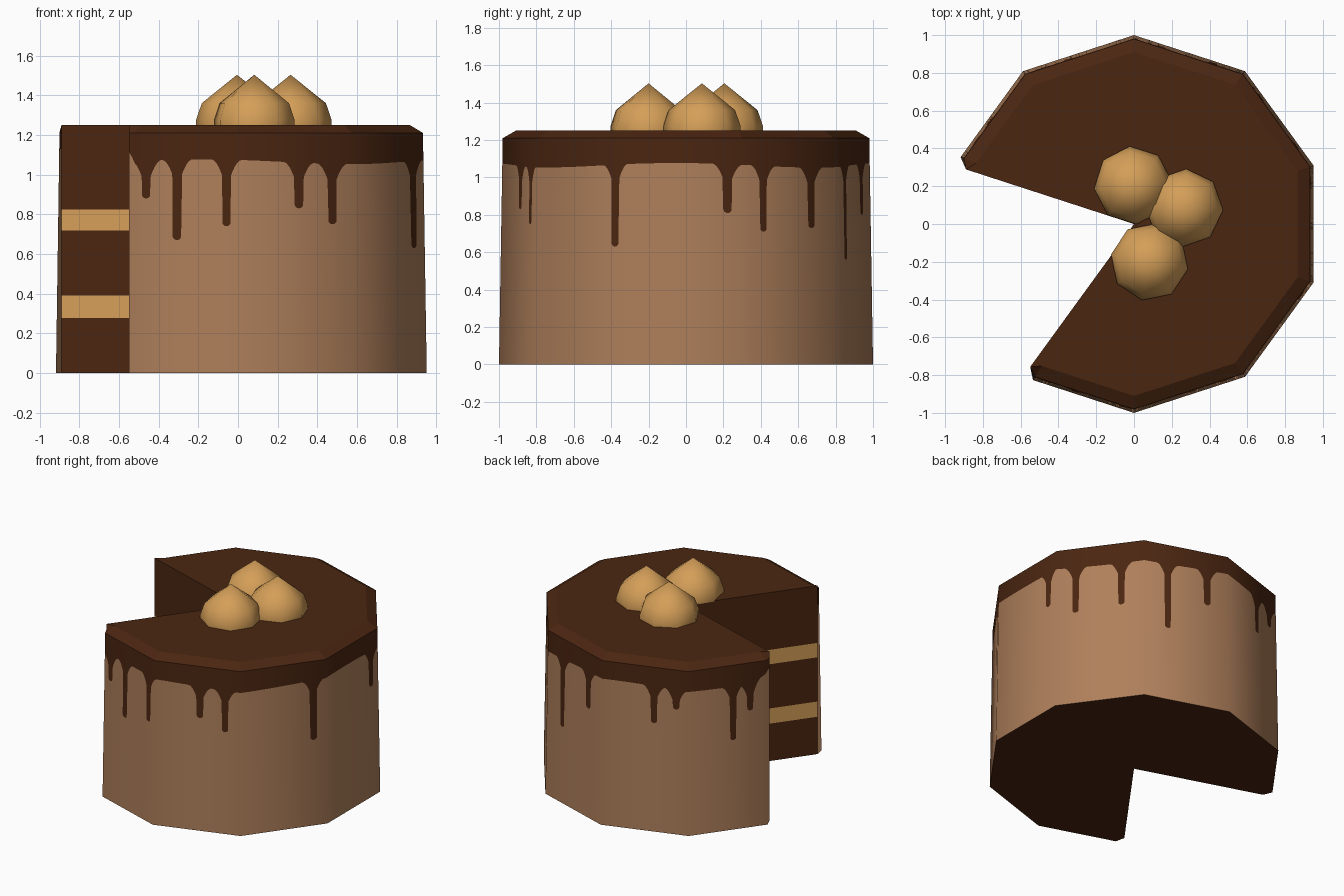
import bpy, math
from mathutils import Vector

if "Cube" in bpy.data.objects:
    bpy.data.objects.remove(bpy.data.objects["Cube"])


def mat(name, rgb):
    m = bpy.data.materials.new(name)
    m.diffuse_color = (*rgb, 1)
    m.use_nodes = True
    m.node_tree.nodes["Principled BSDF"].inputs["Base Color"].default_value = m.diffuse_color
    return m


CHOC = mat("dark chocolate", (0.070, 0.019, 0.0056))
CREAM = mat("milk chocolate cream", (0.43, 0.215, 0.105))
CARAMEL = mat("caramel", (0.66, 0.345, 0.098))


def build(name, verts, faces, mats, idx=None, normals=None):
    me = bpy.data.meshes.new(name)
    me.from_pydata([tuple(v) for v in verts], [], faces)
    for m in mats:
        me.materials.append(m)
    if idx:
        for p, i in zip(me.polygons, idx):
            p.material_index = i
    if normals:
        me.polygons.foreach_set("use_smooth", [True] * len(me.polygons))
        me.normals_split_custom_set_from_vertices(normals)
    me.update()
    ob = bpy.data.objects.new(name, me)
    bpy.context.collection.objects.link(ob)
    return ob


def polar(r, deg):
    a = math.radians(deg)
    return Vector((r * math.cos(a), r * math.sin(a)))


# Outline: eight sides of a decagon (two are cut out), t = side number + fraction
CORNERS = [polar(1, -126 + 36 * i) for i in range(9)]
CH = 0.09                       # chamfer next to the cut
CUT0, CUT1 = polar(0.935, -126), polar(0.935, 162)
TOP, RIM = 1.25, 1.21


def side(t):
    i = min(int(t), 7)
    return CORNERS[i].lerp(CORNERS[i + 1], t - i)


def outline(t, s):
    if t < CH:
        return CUT0.lerp(side(CH) * s, t / CH)
    if t > 8 - CH:
        return CUT1.lerp(side(8 - CH) * s, (8 - t) / CH)
    return side(t) * s


def wall_point(t, z):
    return (*outline(t, 1 - 0.02 * z / RIM), z)


# Drips: position along the outline and height of the tip
DRIPS = [(.20, .88), (.47, .67), (.90, .74), (1.53, .83), (1.82, .75),
         (2.85, .63), (3.865, .81), (4.22, .71), (4.74, .73), (5.28, .56),
         (5.75, .80), (6.60, .80), (6.855, .92), (7.52, .66), (7.72, .86)]
R = 0.024


def glaze_edge(t):
    base = 1.065 + 0.012 * math.sin(2.3 * t)
    base += 0.07 * min(1, max(0, (t - 7.75) / 0.2)) + 0.05 * max(0, 1 - t / 0.1)
    z = base
    for c, tip in DRIPS:
        d = abs(t - c) * 0.618
        if d <= R:
            z = min(z, tip + R - math.sqrt(R * R - d * d))
        elif d < R + 0.06:
            z = min(z, base - 0.08 * (1 - (d - R) / 0.06) ** 2)
    return z


N = 8 * 150
ts = [8 * i / N for i in range(N + 1)]


def curtain(name, low, high, material):
    verts = [wall_point(t, f(t)) for t in ts for f in (low, high)]
    faces = [(2 * i, 2 * i + 2, 2 * i + 3, 2 * i + 1) for i in range(N)]
    normals = [Vector((v[0], v[1], 0)).normalized() for v in verts]
    build(name, verts, faces, [material], normals=normals)


# Side of the cake: cream below, dripping glaze above
curtain("side_cream", lambda t: 0, glaze_edge, CREAM)
curtain("dripping_glaze", glaze_edge, lambda t: RIM, CHOC)

# Glaze rim and flat top
keys = [0, CH, *range(1, 8), 8 - CH, 8]
k = len(keys)
verts = [(*outline(t, 0.98), RIM) for t in keys]
verts += [(*outline(t, 0.91), TOP) for t in keys] + [(0, 0, TOP)]
faces = [(i, i + 1, k + i + 1, k + i) for i in range(k - 1)]
faces += [(k + i, k + i + 1, 2 * k) for i in range(k - 1)]
build("glaze_top", verts, faces, [CHOC])

# Underside
verts = [(*outline(t, 1), 0) for t in keys] + [(0, 0, 0)]
build("underside", verts, [(i + 1, i, k) for i in range(k - 1)], [CHOC])

# Cut faces with sponge and caramel layers
levels = [0, 0.277, 0.39, 0.718, 0.825, TOP]
for name, c, flip in (("cut_face_front", CUT0, False), ("cut_face_back", CUT1, True)):
    verts = [v for z in levels for v in ((0, 0, z), (c.x, c.y, z))]
    faces = [(2 * i, 2 * i + 1, 2 * i + 3, 2 * i + 2) for i in range(5)]
    if flip:
        faces = [f[::-1] for f in faces]
    build(name, verts, faces, [CHOC, CARAMEL], idx=[0, 1, 0, 1, 0])

# Three pointed truffles on top
RINGS = [(0.207, 1.245), (0.207, 1.275), (0.178, 1.36)]
for n, (x, y, turn) in enumerate([(-0.005, 0.205, 5), (0.265, 0.085, -3), (0.082, -0.2, 34)]):
    verts = []
    for r, z in RINGS:
        for i in range(8):
            p = polar(r, turn + 45 * i)
            verts.append((x + p.x, y + p.y, z))
    verts.append((x, y, 1.503))
    faces = [(8 * j + i, 8 * j + (i + 1) % 8, 8 * j + 8 + (i + 1) % 8, 8 * j + 8 + i)
             for j in range(2) for i in range(8)]
    faces += [(16 + i, 16 + (i + 1) % 8, 24) for i in range(8)]
    faces.append(tuple(range(7, -1, -1)))
    normals = [(Vector(v) - Vector((x, y, 1.25))).normalized() for v in verts]
    build(f"truffle_{n + 1}", verts, faces, [CARAMEL], normals=normals)
